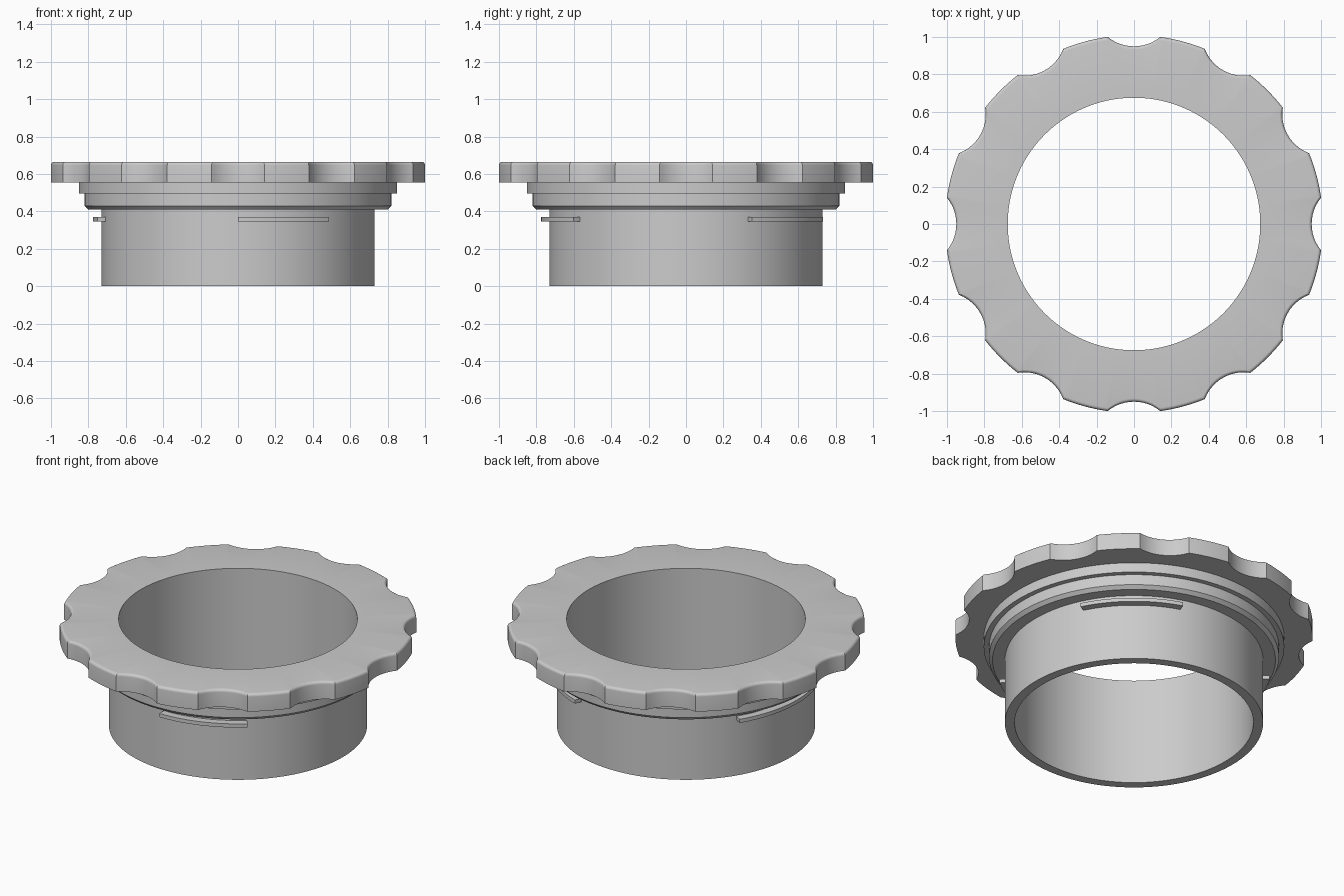
import bpy, math

cube = bpy.data.objects.get("Cube")
if cube:
    bpy.data.objects.remove(cube, do_unlink=True)

grey = bpy.data.materials.new("light_grey")
grey.use_nodes = True
colour = (0.6, 0.6, 0.6, 1)
grey.diffuse_color = colour
grey.node_tree.nodes["Principled BSDF"].inputs["Base Color"].default_value = colour

STEPS = 360
BORE, SLEEVE, FLANGE_Z, TOP_Z = 0.675, 0.73, 0.555, 0.665


def sweep(name, profile, start=0, end=360, steps=STEPS, closed=False):
    """Sweep a (radius, z) profile about z; a radius may be a function of angle."""
    full = end - start == 360
    n = len(profile)
    rows = steps if full else steps + 1
    verts = []
    for i in range(rows):
        a = math.radians(start + (end - start) * i / steps)
        for r, z in profile:
            r = r(a) if callable(r) else r
            verts.append((r * math.cos(a), r * math.sin(a), z))
    faces = []
    for i in range(steps):
        j = (i + 1) % rows
        for k in range(n if closed else n - 1):
            m = (k + 1) % n
            faces.append((i * n + k, j * n + k, j * n + m, i * n + m))
    if closed and not full:
        faces += [tuple(range(n)), tuple(reversed(range(steps * n, rows * n)))]
    mesh = bpy.data.meshes.new(name)
    mesh.from_pydata(verts, [], faces)
    mesh.materials.append(grey)
    obj = bpy.data.objects.new(name, mesh)
    bpy.context.collection.objects.link(obj)
    bpy.ops.object.select_all(action="DESELECT")
    obj.select_set(True)
    bpy.context.view_layer.objects.active = obj
    bpy.ops.object.mode_set(mode="EDIT")
    bpy.ops.mesh.select_all(action="SELECT")
    bpy.ops.mesh.normals_make_consistent(inside=False)
    bpy.ops.object.mode_set(mode="OBJECT")
    bpy.ops.object.shade_smooth_by_angle(angle=math.radians(20))
    return obj


def grip_radius(inset):
    """Rim outline with twelve circular finger scallops."""
    rim, half, low = 1.01, math.radians(8), 0.95
    chord, sag = rim * math.sin(half), rim * math.cos(half) - low
    cut = (chord ** 2 + sag ** 2) / (2 * sag)
    centre = low + cut

    def radius(a):
        pitch = math.radians(30)
        t = abs((a + pitch / 2) % pitch - pitch / 2)
        if t >= half - 1e-6:
            return rim - inset
        return centre * math.cos(t) - math.sqrt(cut ** 2 - (centre * math.sin(t)) ** 2) - inset
    return radius


# Tube with the stepped, chamfered collar
sweep("sleeve_and_collar", [
    (BORE, FLANGE_Z), (BORE, 0), (SLEEVE, 0), (SLEEVE, 0.41), (0.8, 0.41),
    (0.82, 0.43), (0.82, 0.495), (0.85, 0.495), (0.85, FLANGE_Z)])

# Scalloped flange with a rounded upper rim
bevel = 0.018
rim = [(grip_radius(bevel * (1 - math.cos(t))), TOP_Z - bevel * (1 - math.sin(t)))
       for t in (math.pi / 2 * s / 5 for s in range(6))]
sweep("grip_flange", [(0.85, FLANGE_Z), (grip_radius(0), FLANGE_Z)] + rim
      + [(BORE, TOP_Z), (BORE, FLANGE_Z)])

# Thin locking tabs around the sleeve
for i, (start, end) in enumerate([(-90, -51), (27, 71), (148, 194)]):
    sweep(f"locking_tab_{i + 1}", [(0.72, 0.347), (0.775, 0.347), (0.775, 0.37), (0.72, 0.37)],
          start, end, 24, closed=True)
